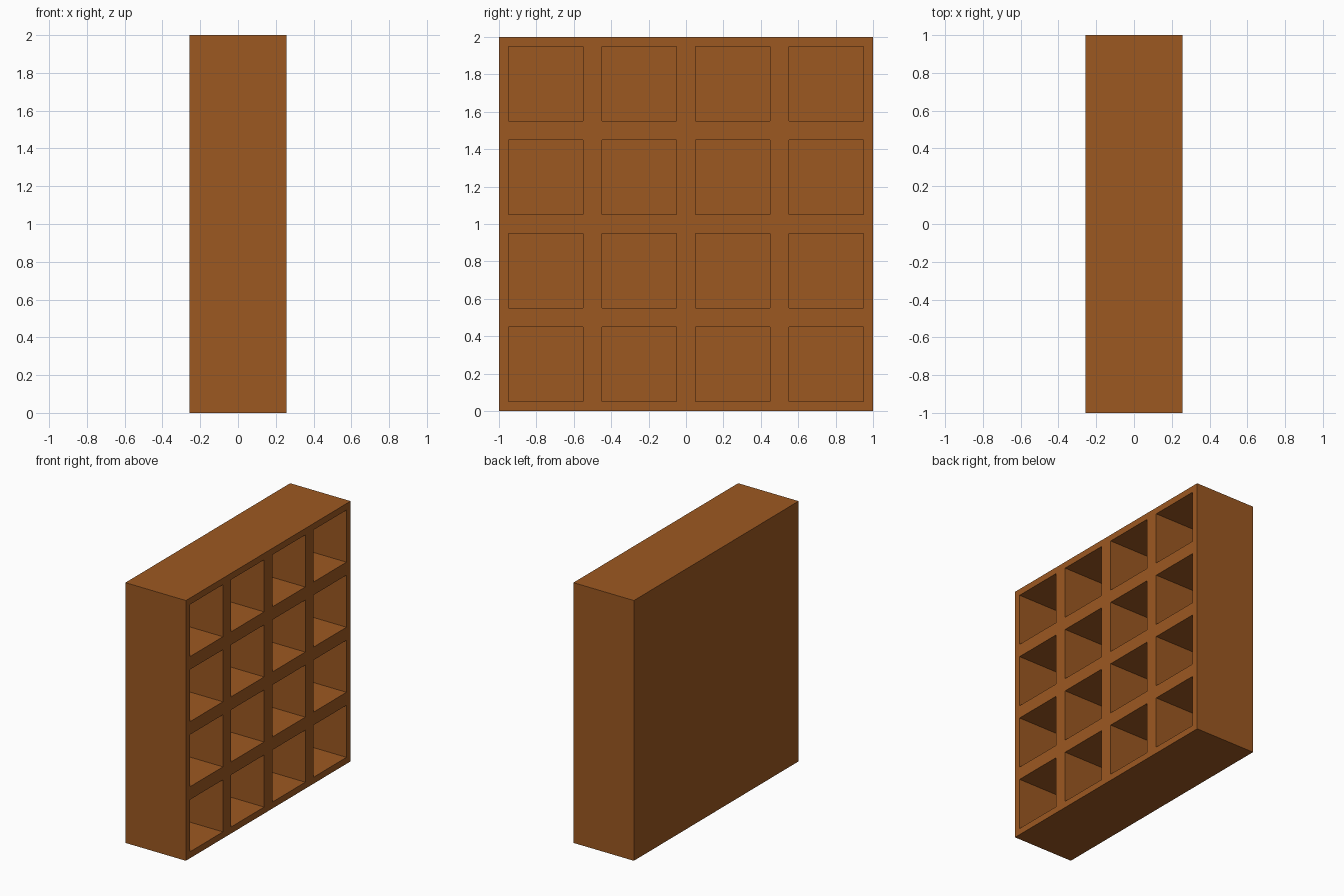
import bpy, bmesh
from mathutils import Vector

if "Cube" in bpy.data.objects:
    bpy.data.objects.remove(bpy.data.objects["Cube"])

HALF = 0.257      # half depth of the cabinet
CELLS = 4         # compartments per side
PITCH = 2.0 / CELLS
WALL = 0.05       # wall around each compartment
DEPTH = 0.46      # compartment depth

wood = bpy.data.materials.new("brown wood")
wood.diffuse_color = (0.335, 0.099, 0.0155, 1.0)
wood.use_nodes = True
wood.node_tree.nodes["Principled BSDF"].inputs["Base Color"].default_value = wood.diffuse_color

bm = bmesh.new()

# open side: square tiles facing +x
grid = [[bm.verts.new((HALF, -1 + i * PITCH, j * PITCH)) for j in range(CELLS + 1)]
        for i in range(CELLS + 1)]
tiles = [bm.faces.new((grid[i][j], grid[i + 1][j], grid[i + 1][j + 1], grid[i][j + 1]))
         for i in range(CELLS) for j in range(CELLS)]
bm.normal_update()

# outer shell: sides pulled back from the border, then closed with a back panel
border = [e for e in bm.edges if e.is_boundary]
ext = bmesh.ops.extrude_edge_only(bm, edges=border)["geom"]
for v in ext:
    if isinstance(v, bmesh.types.BMVert):
        v.co.x = -HALF
back = [e for e in ext if isinstance(e, bmesh.types.BMEdge) and e.is_boundary]
bmesh.ops.contextual_create(bm, geom=back)

# compartments: inset each tile and push it inward
bmesh.ops.inset_individual(bm, faces=tiles, thickness=WALL, use_even_offset=True)
pushed = bmesh.ops.extrude_discrete_faces(bm, faces=tiles)["faces"]
for f in pushed:
    bmesh.ops.translate(bm, verts=list(f.verts), vec=Vector((-DEPTH, 0, 0)))

bmesh.ops.recalc_face_normals(bm, faces=bm.faces[:])
mesh = bpy.data.meshes.new("cubby_shelf")
bm.to_mesh(mesh)
bm.free()
mesh.materials.append(wood)
shelf = bpy.data.objects.new("cubby_shelf", mesh)
bpy.context.collection.objects.link(shelf)
